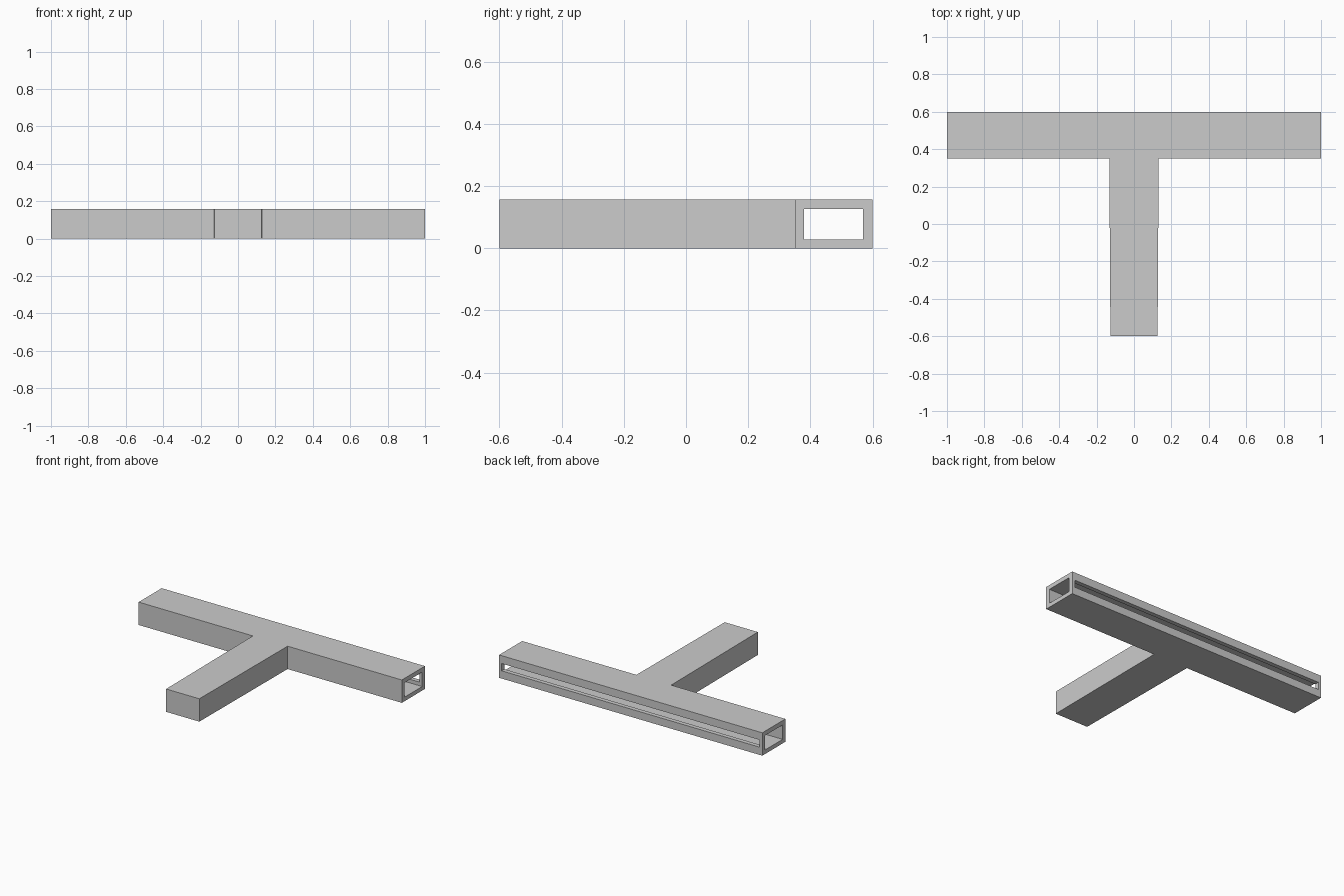
import bpy, bmesh

if "Cube" in bpy.data.objects:
    bpy.data.objects.remove(bpy.data.objects["Cube"])

H = 0.157  # overall height


def prism(name, outline, z0, z1):
    """Extrude a counter-clockwise plan outline from z0 to z1."""
    bm = bmesh.new()
    face = bm.faces.new([bm.verts.new((x, y, z0)) for x, y in outline])
    top = bmesh.ops.extrude_face_region(bm, geom=[face])["geom"]
    bmesh.ops.translate(bm, vec=(0, 0, z1 - z0),
                        verts=[v for v in top if isinstance(v, bmesh.types.BMVert)])
    bmesh.ops.recalc_face_normals(bm, faces=bm.faces)
    mesh = bpy.data.meshes.new(name)
    bm.to_mesh(mesh)
    bm.free()
    obj = bpy.data.objects.new(name, mesh)
    bpy.context.collection.objects.link(obj)
    return obj


def box(x, y0, y1):
    return [(-x, y0), (x, y0), (x, y1), (-x, y1)]


# T-shaped body: crossbar with a very slightly tapered stem
half = [(0.126, -0.6), (0.132, 0.35), (1, 0.35), (1, 0.6)]
body = prism("tee_body", half + [(-x, y) for x, y in reversed(half)], 0, H)

# Open channel through the crossbar, and the long slot in its back wall
channel = prism("channel_cutter", box(1.1, 0.38, 0.57), 0.028, 0.127)
slot = prism("slot_cutter", box(0.98, 0.5, 0.7), 0.053, 0.103)

for cutter in (channel, slot):
    mod = body.modifiers.new(cutter.name, "BOOLEAN")
    mod.operation = "DIFFERENCE"
    mod.solver = "EXACT"
    mod.object = cutter
    bpy.context.view_layer.objects.active = body
    bpy.ops.object.modifier_apply(modifier=mod.name)
    bpy.data.objects.remove(cutter)
